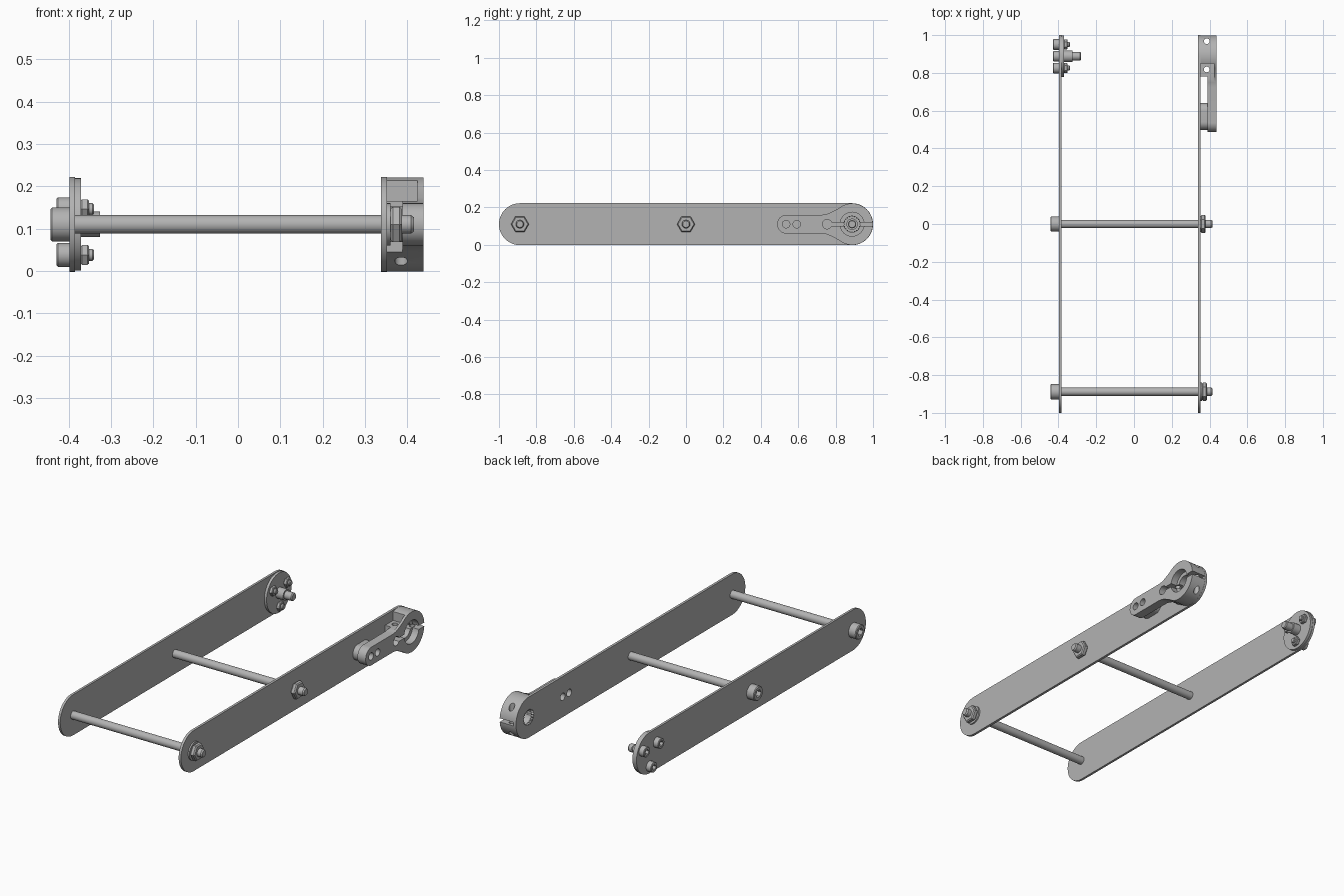
import bpy, bmesh, math
from mathutils import Vector

cube = bpy.data.objects.get("Cube")
if cube:
    bpy.data.objects.remove(cube, do_unlink=True)

grey = bpy.data.materials.new("plain grey metal")
colour = (0.45, 0.45, 0.45, 1)
grey.use_nodes = True
grey.diffuse_color = colour
grey.node_tree.nodes["Principled BSDF"].inputs["Base Color"].default_value = colour

MID = 0.11      # height of the centre line
END = 0.888     # distance of the end holes from the middle
R = 0.112       # plate end radius


def rings(name, loops):
    """Solid skinned through matching loops of points."""
    bm = bmesh.new()
    rows = [[bm.verts.new(p) for p in loop] for loop in loops]
    n = len(rows[0])
    for a, b in zip(rows, rows[1:]):
        for i in range(n):
            j = (i + 1) % n
            bm.faces.new((a[i], a[j], b[j], b[i]))
    bm.faces.new(rows[0])
    bm.faces.new(rows[-1])
    bmesh.ops.recalc_face_normals(bm, faces=bm.faces)
    mesh = bpy.data.meshes.new(name)
    bm.to_mesh(mesh)
    bm.free()
    mesh.materials.append(grey)
    ob = bpy.data.objects.new(name, mesh)
    bpy.context.collection.objects.link(ob)
    return ob


def arc(cy, r, start, stop, steps):
    angles = [math.radians(start + (stop - start) * i / steps) for i in range(steps + 1)]
    return [(cy + r * math.cos(a), r * math.sin(a)) for a in angles]


def prism(name, outline, x0, x1):
    """Side outline (y, offset from centre line) extruded along x."""
    return rings(name, [[(x, y, MID + z) for y, z in outline] for x in (x0, x1)])


def stadium(y0, y1, r):
    return arc(y1, r, -90, 90, 24) + arc(y0, r, 90, 270, 24)


def lathe(name, y, z, profile, sides=32):
    """Turned part along x from (x, radius) pairs."""
    turn = [2 * math.pi * i / sides for i in range(sides)]
    return rings(name, [[(x, y + r * math.cos(a), z + r * math.sin(a)) for a in turn]
                        for x, r in profile])


def box(x0, x1, y0, y1, z0, z1):
    return rings("cutter", [[(x0, y0, z), (x1, y0, z), (x1, y1, z), (x0, y1, z)] for z in (z0, z1)])


def bore(y, r, x0=-1, x1=1, sides=32, z=MID):
    return lathe("cutter", y, z, [(x0, r), (x1, r)], sides)


def upright_bore(x, y, r):
    turn = [math.pi * i / 10 for i in range(20)]
    return rings("cutter", [[(x + r * math.cos(a), y + r * math.sin(a), z) for a in turn]
                            for z in (-0.1, 0.4)])


def cut(ob, *cutters):
    for c in cutters:
        mod = ob.modifiers.new("cut", 'BOOLEAN')
        mod.operation = 'DIFFERENCE'
        mod.solver = 'EXACT'
        mod.object = c
    bpy.context.view_layer.update()
    deps = bpy.context.evaluated_depsgraph_get()
    mesh = bpy.data.meshes.new_from_object(ob.evaluated_get(deps))
    ob.modifiers.clear()
    ob.data = mesh
    for c in cutters:
        bpy.data.objects.remove(c, do_unlink=True)
    return ob


def nut(name, y, z, x0, x1, r):
    c = r * 0.12
    return lathe(name, y, z, [(x0, r * .88), (x0 + c, r), (x1 - c, r), (x1, r * .88)], 6)


def cap_head(name, y, z, x0, x1, r):
    """Round screw head with a hexagonal socket in its outer face."""
    head = lathe(name, y, z, [(x0, r * .9), (x0 + r * .1, r), (x1, r)])
    return cut(head, bore(y, r * .55, x0 - .01, x0 + (x1 - x0) * .6, 6, z))


# Side plates
prism("right_plate", stadium(-END, END, R), -0.398, -0.385)
left_plate = prism("left_plate", stadium(-END, END, R), 0.338, 0.352)
star = [(END + r * math.cos(math.pi * i / 20), r * math.sin(math.pi * i / 20))
        for i in range(40) for r in [0.046 if i % 2 else 0.038]]
cut(left_plate, prism("cutter", star, 0.3, 0.4), bore(0.535, 0.02), bore(0.592, 0.02))

# Cross rods with heads and nuts
for label, y, seat in (("middle", 0, 0.352), ("front", -END, 0.36)):
    lathe(label + "_rod", y, MID, [(-0.4, .022), (0.408, .022), (0.415, .017)])
    cap_head(label + "_rod_head", y, MID, -0.443, -0.398, 0.04)
    nut(label + "_rod_nut", y, MID, seat, seat + 0.027, 0.048)
lathe("front_rod_washer", -END, MID, [(0.352, .05), (0.36, .05)])

# Pivot hub on the right plate
lathe("pivot_disc", END, MID, [(-0.385, .109), (-0.371, .109)], 48)
lathe("pivot_pin", END, MID, [(-0.371, .03), (-0.326, .03), (-0.326, .022),
                              (-0.285, .022), (-0.28, .018)])
for i, deg in enumerate((30, 150, 270)):
    y = END + 0.072 * math.cos(math.radians(deg))
    z = MID + 0.072 * math.sin(math.radians(deg))
    cap_head(f"hub_screw_head_{i + 1}", y, z, -0.428, -0.398, 0.028)
    nut(f"hub_nut_{i + 1}", y, z, -0.371, -0.352, 0.027)
    lathe(f"hub_screw_{i + 1}", y, z, [(-0.4, .014), (-0.344, .014), (-0.34, .011)], 20)

# Clamping arm on the left plate
flare = [(0.725, 0.05), (0.75, 0.053), (0.775, 0.063), (0.796, 0.074)]
outline = (arc(END, 0.111, -130, 130, 48) + flare[::-1] + arc(0.537, 0.05, 90, 270, 24)
           + [(y, -z) for y, z in flare])
clamp = prism("clamp_arm", outline, 0.352, 0.438)
cut(clamp,
    box(0.3, 0.388, 0.4, 0.78, -0.1, 0.4),            # clearance under the arm
    box(0.3, 0.424, 0.7, 0.85, 0.165, 0.4),           # screw seat
    bore(END, 0.043), bore(END, 0.064, 0.40, 1),      # stepped bore
    bore(0.755, 0.025),                               # relief hole
    box(0.3, 0.5, 0.755, 1.1, MID - 0.01, MID + 0.01),  # clamping slit
    bore(0.535, 0.02), bore(0.592, 0.02),
    upright_bore(0.385, 0.818, 0.015), upright_bore(0.385, 0.968, 0.015))
boss = prism("arm_boss", stadium(0.54, 0.598, 0.042), 0.352, 0.388)
cut(boss, bore(0.535, 0.02), bore(0.592, 0.02))

# Smooth the round surfaces, keep the edges crisp
bpy.ops.object.select_all(action='DESELECT')
for ob in bpy.context.scene.objects:
    if ob.type == 'MESH' and grey.name in ob.data.materials:
        ob.select_set(True)
        bpy.context.view_layer.objects.active = ob
bpy.ops.object.shade_smooth_by_angle(angle=math.radians(30))
